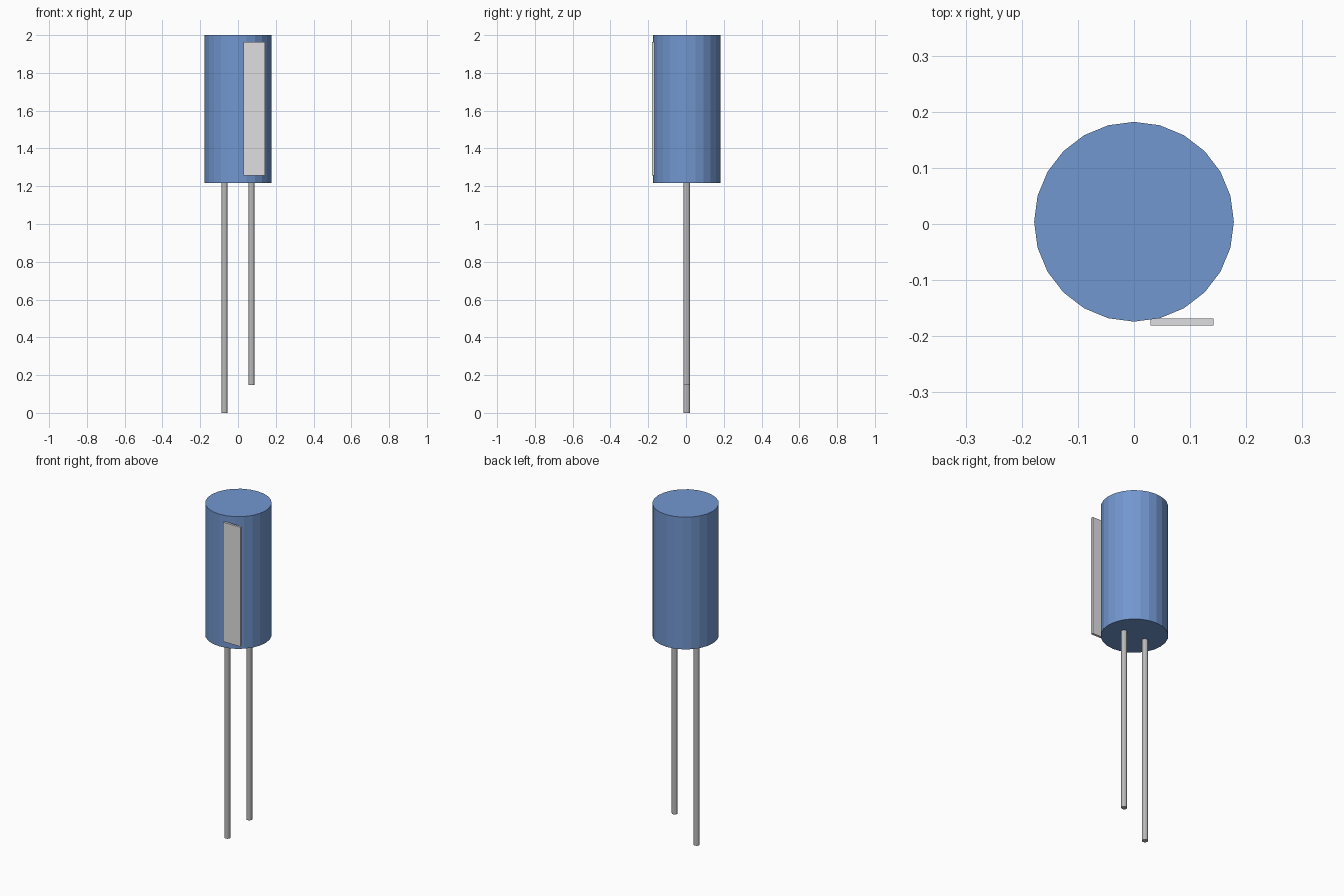
import bpy
import math

# Remove the default cube
cube = bpy.data.objects.get("Cube")
if cube:
    bpy.data.objects.remove(cube, do_unlink=True)


def make_material(name, rgb):
    mat = bpy.data.materials.new(name)
    mat.use_nodes = True
    mat.diffuse_color = (*rgb, 1)
    mat.node_tree.nodes["Principled BSDF"].inputs["Base Color"].default_value = (*rgb, 1)
    return mat


def finish(name, mat):
    obj = bpy.context.object
    obj.name = name
    obj.data.name = name
    obj.data.materials.append(mat)
    return obj


def cylinder(name, mat, radius, x, y, bottom, top, sides):
    bpy.ops.mesh.primitive_cylinder_add(
        vertices=sides, radius=radius, depth=top - bottom,
        location=(x, y, (bottom + top) / 2))
    return finish(name, mat)


def box(name, mat, low, high):
    bpy.ops.mesh.primitive_cube_add(
        size=1, location=[(a + b) / 2 for a, b in zip(low, high)])
    bpy.context.object.scale = [b - a for a, b in zip(low, high)]
    bpy.ops.object.transform_apply(location=False, rotation=False, scale=True)
    return finish(name, mat)


blue = make_material("sleeve blue", (0.17, 0.31, 0.63))
pale_grey = make_material("stripe pale grey", (0.74, 0.74, 0.76))
metal_grey = make_material("lead metal grey", (0.50, 0.49, 0.50))

AXIS_Y = 0.004
BODY_BOTTOM = 1.218

# Can body
cylinder("body", blue, 0.178, 0, AXIS_Y, BODY_BOTTOM, 2.0, 24)

# Polarity stripe plate on the front
box("polarity_stripe", pale_grey, (0.029, -0.181, 1.257), (0.142, -0.168, 1.963))

# Wire leads, the right one longer
for name, x, bottom in (("long_lead", -0.072, 0.0), ("short_lead", 0.071, 0.147)):
    cylinder(name, metal_grey, 0.016, x, AXIS_Y, bottom, BODY_BOTTOM, 12)
